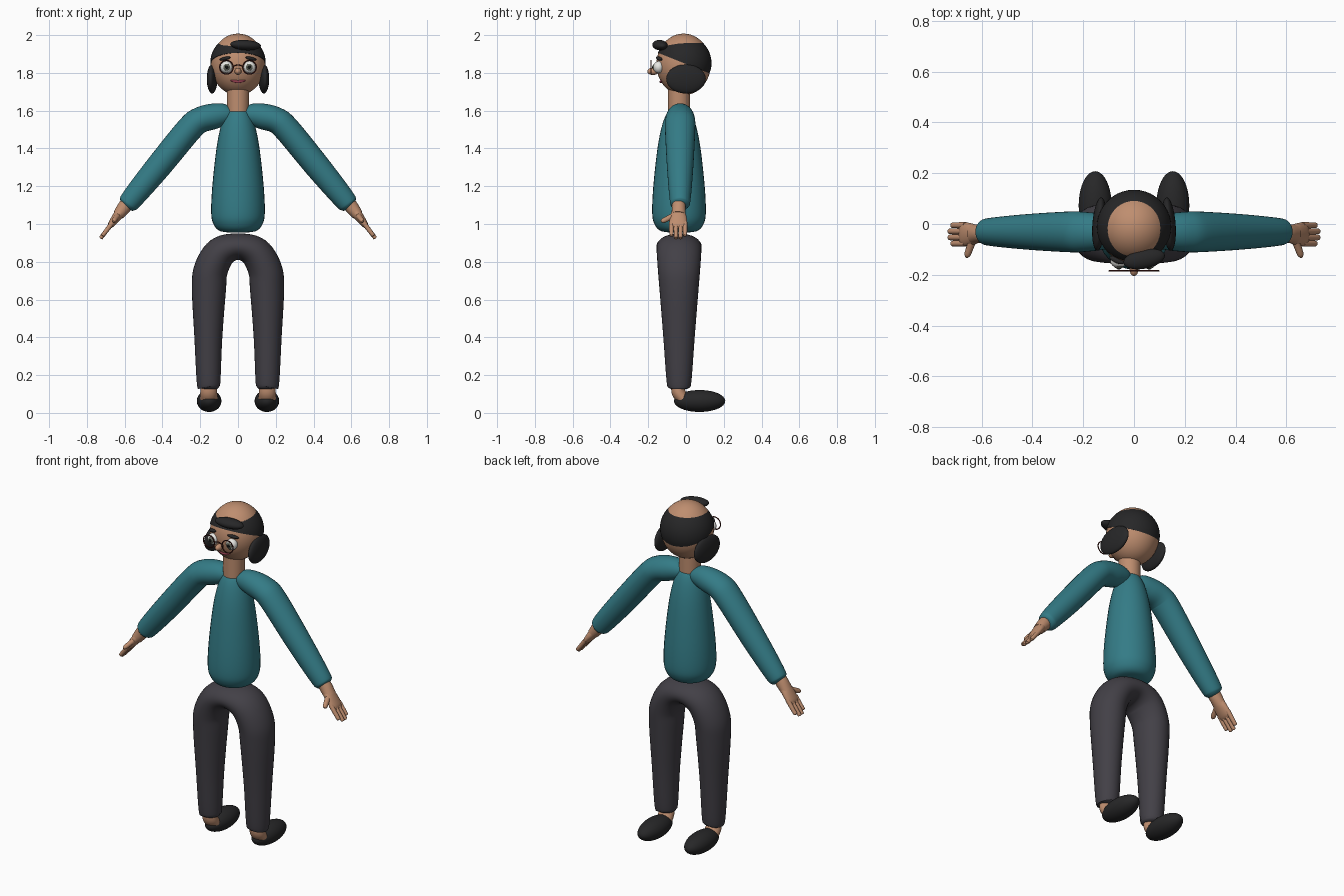
import bpy, bmesh, math
from mathutils import Vector, Matrix

cube = bpy.data.objects.get("Cube")
if cube:
    bpy.data.objects.remove(cube)


def material(name, rgb):
    m = bpy.data.materials.new(name)
    m.use_nodes = True
    m.diffuse_color = (*rgb, 1)
    m.node_tree.nodes["Principled BSDF"].inputs["Base Color"].default_value = (*rgb, 1)
    return m


SKIN = material("skin", (0.52, 0.27, 0.16))
TEAL = material("teal_knit", (0.034, 0.2, 0.24))
PANTS = material("charcoal_cloth", (0.055, 0.051, 0.062))
HAIR = material("black_hair", (0.02, 0.02, 0.021))
WHITE = material("eye_white", (0.85, 0.85, 0.82))
IRIS = material("iris_grey", (0.13, 0.14, 0.11))
PUPIL = material("pupil_black", (0.005, 0.005, 0.005))
FRAME = material("maroon_frame", (0.07, 0.012, 0.01))
LIPS = material("lip_pink", (0.3, 0.05, 0.08))


def finish(name, bm, mat):
    bmesh.ops.recalc_face_normals(bm, faces=bm.faces)
    me = bpy.data.meshes.new(name)
    bm.to_mesh(me)
    bm.free()
    me.materials.append(mat)
    ob = bpy.data.objects.new(name, me)
    bpy.context.collection.objects.link(ob)
    bpy.ops.object.select_all(action="DESELECT")
    ob.select_set(True)
    bpy.context.view_layer.objects.active = ob
    bpy.ops.object.shade_smooth_by_angle(angle=math.radians(50))
    return ob


def ellipsoid(name, mat, centre, radii, rot_y=0, rot_z=0, cut=None):
    """Scaled sphere; cut is a plane normal through its centre, keeping the upper side."""
    bm = bmesh.new()
    bmesh.ops.create_uvsphere(bm, u_segments=40, v_segments=24, radius=1)
    if cut:
        geom = bm.verts[:] + bm.edges[:] + bm.faces[:]
        bmesh.ops.bisect_plane(bm, geom=geom, plane_co=(0, 0, 0), plane_no=cut, clear_inner=True)
        bmesh.ops.holes_fill(bm, edges=[e for e in bm.edges if e.is_boundary])
    mat4 = (Matrix.Translation(centre) @ Matrix.Rotation(rot_z, 4, "Z")
            @ Matrix.Rotation(rot_y, 4, "Y") @ Matrix.Diagonal((*radii, 1)))
    bm.transform(mat4)
    return finish(name, bm, mat)


def sweep(name, mat, points, sides=32, steps=6):
    """Smooth tube through (x, y, z, in-plane radius, depth radius) points."""
    pts = [Vector(p) for p in points]
    ext = [pts[0]] + pts + [pts[-1]]
    path = []
    for i in range(len(pts) - 1):
        p0, p1, p2, p3 = ext[i:i + 4]
        for k in range(steps):
            t = k / steps
            path.append(0.5 * (2 * p1 + (p2 - p0) * t + (2 * p0 - 5 * p1 + 4 * p2 - p3) * t ** 2
                               + (3 * p1 - p0 - 3 * p2 + p3) * t ** 3))
    path.append(pts[-1])
    bm = bmesh.new()
    depth = Vector((0, 1, 0))
    rings = []
    for i, p in enumerate(path):
        tangent = Vector((path[min(i + 1, len(path) - 1)] - path[max(i - 1, 0)])[:3])
        side = tangent.cross(depth).normalized()
        up = side.cross(tangent).normalized()
        ring = []
        for j in range(sides):
            a = math.tau * j / sides
            co = Vector(p[:3]) + side * p[3] * math.cos(a) + up * p[4] * math.sin(a)
            ring.append(bm.verts.new(co))
        rings.append(ring)
    for r, q in zip(rings, rings[1:]):
        for j in range(sides):
            n = (j + 1) % sides
            bm.faces.new((r[j], r[n], q[n], q[j]))
    bm.faces.new(rings[0])
    bm.faces.new(rings[-1])
    return finish(name, bm, mat)


# Torso and neck
Y = -0.037
torso = [(0.955, 0.05), (0.965, 0.1), (1.0, 0.13), (1.06, 0.142), (1.2, 0.136),
         (1.4, 0.114), (1.52, 0.09), (1.59, 0.062), (1.615, 0.03)]
sweep("torso", TEAL, [(0, Y, z, r, r) for z, r in torso])
sweep("neck", SKIN, [(0, Y, 1.59, 0.058, 0.058), (0, Y, 1.75, 0.06, 0.06)])

# Trousers: one arched tube
leg = [(0.155, 0.125, 0.035, 0.035), (0.155, 0.135, 0.055, 0.055), (0.156, 0.17, 0.063, 0.066),
       (0.157, 0.4, 0.074, 0.083), (0.154, 0.65, 0.09, 0.103), (0.143, 0.76, 0.09, 0.112),
       (0.09, 0.85, 0.084, 0.118)]
arch = leg + [(0, 0.88, 0.07, 0.12)] + [(-x, z, a, b) for x, z, a, b in reversed(leg)]
sweep("trousers", PANTS, [(x, Y, z, a, b) for x, z, a, b in arch])

# Head and hair
ellipsoid("head", SKIN, (0, -0.013, 1.845), (0.143, 0.144, 0.163))
ellipsoid("hair_cap", HAIR, (0, -0.012, 1.852), (0.147, 0.147, 0.148), cut=(0, 0.37, 0.93))
ellipsoid("fringe", HAIR, (0.04, -0.138, 1.947), (0.083, 0.038, 0.027), 0.06, 0.2)
ellipsoid("nose", SKIN, (0, -0.175, 1.808), (0.018, 0.03, 0.019))
mouth = [(-0.042, -0.125, 1.762), (-0.02, -0.131, 1.756), (0, -0.132, 1.754),
         (0.02, -0.131, 1.756), (0.042, -0.125, 1.762)]
sweep("mouth", LIPS, [(*p, r, r) for p, r in zip(mouth, (0.003, 0.007, 0.008, 0.007, 0.003))], 12)
bridge = [(-0.026, 1.834), (0, 1.842), (0.026, 1.834)]
sweep("glasses_bridge", FRAME, [(x, -0.185, z, 0.003, 0.003) for x, z in bridge], 10)

arm = [(0.01, 1.605, 0.015, 0.02), (0.05, 1.585, 0.05, 0.052), (0.12, 1.572, 0.067, 0.07),
       (0.2, 1.55, 0.069, 0.079), (0.26, 1.5, 0.07, 0.08), (0.42, 1.305, 0.068, 0.07),
       (0.56, 1.135, 0.058, 0.056), (0.588, 1.1, 0.046, 0.046), (0.595, 1.092, 0.02, 0.02)]

for s, label in ((1, "left_"), (-1, "right_")):
    # Face details
    ellipsoid(label + "eye", WHITE, (s * 0.061, -0.145, 1.83), (0.032, 0.028, 0.032))
    ellipsoid(label + "iris", IRIS, (s * 0.06, -0.167, 1.83), (0.018, 0.009, 0.018))
    ellipsoid(label + "pupil", PUPIL, (s * 0.06, -0.172, 1.83), (0.01, 0.007, 0.01))
    ellipsoid(label + "brow", HAIR, (s * 0.068, -0.142, 1.876), (0.032, 0.012, 0.009), s * 0.2, s * 0.4)
    bpy.ops.mesh.primitive_torus_add(major_radius=0.036, minor_radius=0.0032, major_segments=40,
                                     minor_segments=10, location=(s * 0.061, -0.185, 1.83),
                                     rotation=(math.pi / 2, 0, 0))
    ring = bpy.context.object
    ring.name = label + "glasses_ring"
    ring.data.materials.append(FRAME)
    bpy.ops.object.shade_smooth_by_angle()
    ellipsoid(label + "hair_bun", HAIR, (s * 0.137, 0, 1.768), (0.027, 0.105, 0.077), 0, s * 0.08)

    # Sleeve
    sweep(label + "sleeve", TEAL, [(s * x, -0.031, z, a, b) for x, z, a, b in arm])

    # Hand, laid out along the forearm axis
    def along(d, y, a, b):
        return (s * (0.603 + 0.605 * d), y, 1.088 - 0.796 * d, a, b)

    sweep(label + "wrist", SKIN, [along(-0.03, -0.038, 0.036, 0.036), along(0.005, -0.038, 0.036, 0.036),
                                  along(0.05, -0.04, 0.03, 0.038)], 24)
    sweep(label + "palm", SKIN, [along(0.03, -0.04, 0.028, 0.036), along(0.07, -0.041, 0.024, 0.045),
                                 along(0.115, -0.041, 0.017, 0.046), along(0.135, -0.041, 0.008, 0.04)], 24)
    for i, tip in enumerate((0.19, 0.207, 0.207, 0.19)):
        y = -0.077 + 0.024 * i
        sweep(f"{label}finger_{i + 1}", SKIN,
              [along(0.1, y, 0.013, 0.0125), along(tip - 0.012, y, 0.011, 0.0115),
               along(tip - 0.003, y, 0.008, 0.008), along(tip, y, 0.003, 0.003)], 14, 4)
    sweep(label + "thumb", SKIN, [along(0.045, -0.05, 0.016, 0.016), along(0.07, -0.09, 0.014, 0.015),
                                  along(0.088, -0.12, 0.012, 0.013), along(0.094, -0.132, 0.004, 0.005)], 16)

    # Ankle and shoe
    sweep(label + "ankle", SKIN, [(s * 0.155, -0.045, 0.135, 0.042, 0.034), (s * 0.155, -0.038, 0.105, 0.045, 0.036),
                                  (s * 0.154, -0.012, 0.07, 0.046, 0.034)], 24)
    ellipsoid(label + "shoe", HAIR, (s * 0.153, 0.072, 0.063), (0.065, 0.136, 0.058))
